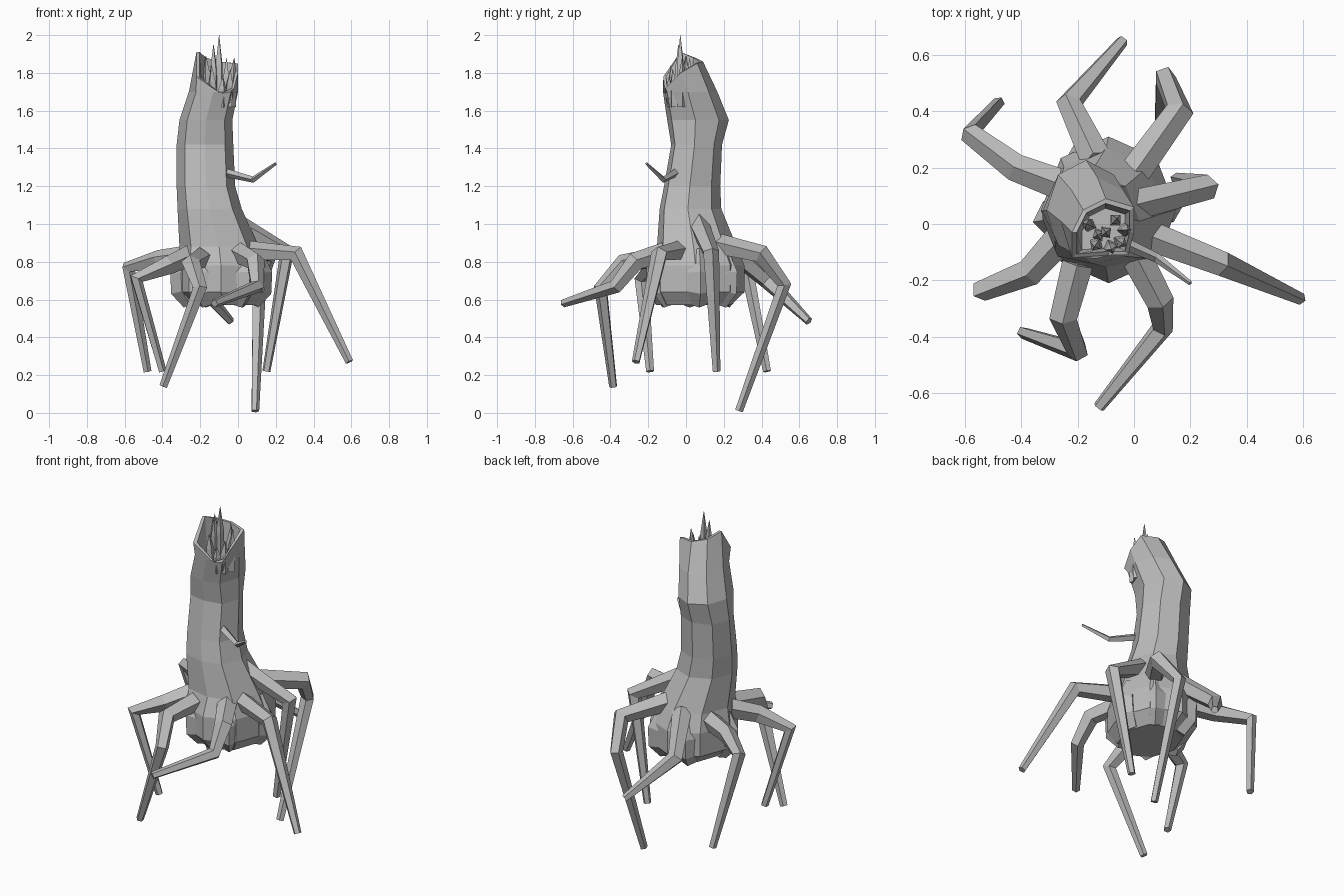
import bpy, bmesh
from math import cos, sin, pi
from mathutils import Vector

if "Cube" in bpy.data.objects:
    bpy.data.objects.remove(bpy.data.objects["Cube"])

grey = bpy.data.materials.new("plain grey")
grey.use_nodes = True
grey.diffuse_color = (0.5, 0.5, 0.5, 1)
grey.node_tree.nodes["Principled BSDF"].inputs["Base Color"].default_value = (0.5, 0.5, 0.5, 1)


def loft(name, rings):
    """Skin a list of point rings and cap both ends."""
    bm = bmesh.new()
    loops = [[bm.verts.new(p) for p in ring] for ring in rings]
    n = len(loops[0])
    for a, b in zip(loops, loops[1:]):
        for i in range(n):
            j = (i + 1) % n
            bm.faces.new((a[i], a[j], b[j], b[i]))
    bm.faces.new(loops[0][::-1])
    bm.faces.new(loops[-1])
    bmesh.ops.recalc_face_normals(bm, faces=bm.faces)
    mesh = bpy.data.meshes.new(name)
    bm.to_mesh(mesh)
    bm.free()
    mesh.materials.append(grey)
    obj = bpy.data.objects.new(name, mesh)
    bpy.context.collection.objects.link(obj)
    return obj


def limb(name, points, radii, sides=5):
    """Tapered tube through a bent path, without twist."""
    pts = [Vector(p) for p in points]
    dirs = [(b - a).normalized() for a, b in zip(pts, pts[1:])]
    tangents = [dirs[0]] + [(a + b).normalized() for a, b in zip(dirs, dirs[1:])] + [dirs[-1]]
    up = Vector((0, 0, 1))
    u = (up - tangents[0] * up.dot(tangents[0])).normalized()
    rings = []
    for k, (p, t, r) in enumerate(zip(pts, tangents, radii)):
        if k:
            u = tangents[k - 1].rotation_difference(t) @ u
        v = t.cross(u)
        rings.append([p + r * (u * cos(2 * pi * i / sides) + v * sin(2 * pi * i / sides))
                      for i in range(sides)])
    return loft(name, rings)


# Body and trunk: eight-sided rings (z, centre x, centre y, radius x, radius y)
SIDES = 8
profile = [
    (0.57, -0.08, 0.04, 0.17, 0.19), (0.64, -0.09, 0.05, 0.24, 0.25),
    (0.78, -0.09, 0.05, 0.24, 0.25), (0.88, -0.10, 0.04, 0.21, 0.22),
    (1.08, -0.15, 0.01, 0.17, 0.17), (1.20, -0.17, 0.02, 0.155, 0.155),
    (1.42, -0.175, 0.045, 0.15, 0.14), (1.55, -0.17, 0.05, 0.14, 0.17),
    (1.70, -0.13, 0.01, 0.13, 0.15),
]
rings = []
for z, cx, cy, rx, ry in profile:
    ring = []
    for i in range(SIDES):
        a = 2 * pi * i / SIDES
        # Shallow groove along the front of the trunk
        g = 0.88 if i == 6 and z > 0.8 else 1.04
        ring.append(Vector((cx + rx * cos(a), cy + g * ry * sin(a), z)))
    rings.append(ring)

# Uneven rim, then the inside of the mouth
rim = [(0.0, -0.03, 1.80), (0.0, 0.06, 1.85), (-0.10, 0.09, 1.86), (-0.18, 0.05, 1.88),
       (-0.22, -0.03, 1.91), (-0.22, -0.12, 1.78), (-0.09, -0.11, 1.69), (-0.02, -0.11, 1.72)]
rim = [Vector(p) for p in rim]
mid = sum(rim, Vector()) / SIDES
rings.append(rim)
rings.append([p.lerp(Vector((mid.x, mid.y, p.z)), 0.15) for p in rim])
rings.append([Vector((mid.x + (p.x - mid.x) * 0.7, mid.y + (p.y - mid.y) * 0.7, 1.64)) for p in rim])
loft("body_and_trunk", rings)

# Lobes around the bottom of the body
for i, angle in enumerate((0.1, 0.95, 2.0, 3.3, 4.2, 5.3)):
    d = Vector((cos(angle), sin(angle), 0))
    c = Vector((-0.09, 0.05, 0))
    limb(f"base_lobe_{i + 1}",
         [c + d * r + Vector((0, 0, z)) for r, z in ((0.17, 0.86), (0.205, 0.74), (0.20, 0.65), (0.16, 0.58))],
         (0.04, 0.068, 0.07, 0.045))

# Legs: bent paths from the body to the tip
legs = {
    "left_front_leg": [(0.0, -0.02, 0.86), (0.31, -0.14, 0.84), (0.59, -0.265, 0.27)],
    "left_back_leg": [(-0.03, 0.06, 1.01), (0.26, 0.13, 0.85), (0.15, 0.16, 0.22)],
    "back_left_leg": [(0.0, 0.18, 0.89), (0.16, 0.40, 0.84), (0.11, 0.52, 0.68), (0.09, 0.28, 0.01)],
    "back_right_leg": [(-0.13, 0.22, 0.88), (-0.23, 0.43, 0.70), (-0.04, 0.65, 0.485)],
    "right_back_leg": [(-0.26, 0.14, 0.83), (-0.42, 0.20, 0.81), (-0.58, 0.32, 0.77), (-0.48, 0.43, 0.22)],
    "right_front_leg": [(-0.26, -0.05, 0.83), (-0.37, -0.17, 0.78), (-0.54, -0.235, 0.71), (-0.40, -0.19, 0.22)],
    "front_right_leg": [(-0.20, -0.14, 0.82), (-0.25, -0.33, 0.79), (-0.20, -0.45, 0.66), (-0.395, -0.385, 0.14)],
    "front_left_leg": [(0.0, -0.10, 0.85), (0.09, -0.27, 0.80), (0.10, -0.37, 0.67), (-0.125, -0.65, 0.58)],
}
for name, path in legs.items():
    n = len(path)
    radii = [0.058 + (0.022 - 0.058) * (k / (n - 1)) ** 1.6 for k in range(n)]
    limb(name, path, radii)

# Thin arm on the trunk
limb("small_arm", [(-0.10, -0.04, 1.28), (0.08, -0.12, 1.235), (0.20, -0.21, 1.32)],
     (0.025, 0.017, 0.008), 4)

# Spiky teeth inside the mouth
tips = [(-0.10, -0.03, 2.0), (-0.13, -0.04, 1.95), (-0.17, 0.0, 1.89), (-0.06, 0.02, 1.88),
        (-0.02, -0.02, 1.88), (-0.04, -0.07, 1.82), (-0.14, -0.08, 1.84), (-0.08, -0.09, 1.78)]
for i, tip in enumerate(tips):
    tip = Vector(tip)
    root = Vector((mid.x + (tip.x - mid.x) * 0.8, mid.y + (tip.y - mid.y) * 0.8, 1.62))
    limb(f"tooth_{i + 1}", [root, root.lerp(tip, 0.6), tip], (0.025, 0.022, 0.001), 4)
